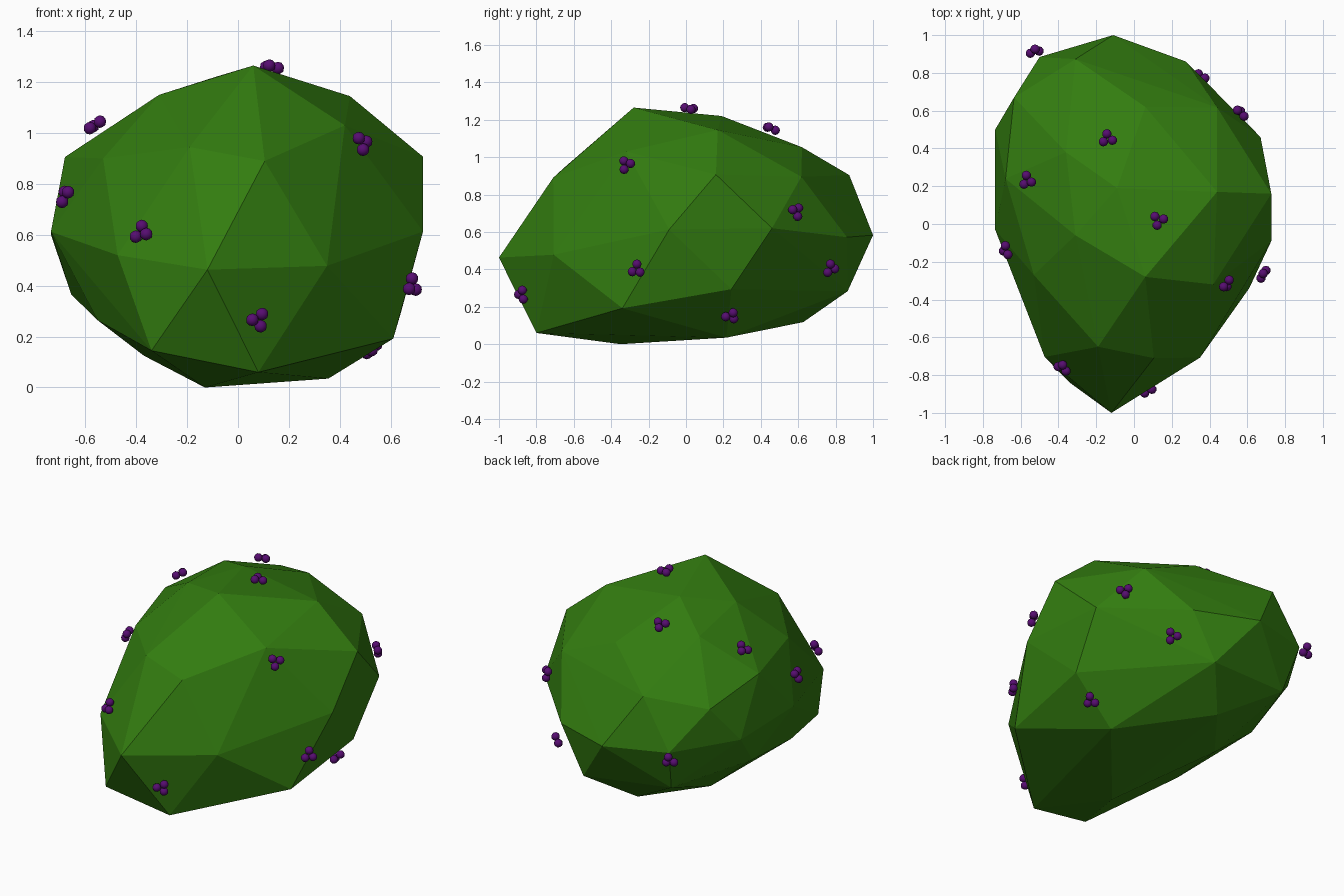
import bpy, bmesh, math
from mathutils import Vector

if "Cube" in bpy.data.objects:
    bpy.data.objects.remove(bpy.data.objects["Cube"])


def material(name, rgb):
    m = bpy.data.materials.new(name)
    m.diffuse_color = (*rgb, 1)
    m.use_nodes = True
    m.node_tree.nodes["Principled BSDF"].inputs["Base Color"].default_value = m.diffuse_color
    return m


leaf = material("leaf green", (0.033, 0.205, 0.005))
purple = material("berry purple", (0.095, 0.004, 0.165))


def make_object(name, bm, mat):
    mesh = bpy.data.meshes.new(name)
    bm.to_mesh(mesh)
    bm.free()
    mesh.materials.append(mat)
    ob = bpy.data.objects.new(name, mesh)
    bpy.context.collection.objects.link(ob)
    return ob


# Faceted bush body: hull around its corner points
corners = [
    # crown
    (.06, -.28, 1.265), (.44, .17, 1.145), (-.31, -.06, 1.15), (-.09, .19, 1.22),
    (.06, .62, 1.053), (-.36, .38, 1.11), (.42, -.32, 1.03),
    # front
    (.105, -.71, .89), (-.19, -.65, .945), (-.53, -.27, .9), (-.12, -1, .463),
    (-.473, -.704, .52), (.35, -.707, .478), (-.34, -.84, .145), (.08, -.8, .06),
    # right side
    (.727, -.09, .613), (.727, .16, .907), (.67, .46, .62), (.44, .617, .895),
    (.61, -.34, .192), (.64, .243, .294),
    # left side
    (-.68, .24, .906), (-.735, -.03, .612), (-.735, .5, .6), (-.655, .27, .365),
    (-.55, -.27, .263), (-.635, .67, .83),
    # back
    (.275, .86, .572), (-.11, 1, .583), (-.31, .873, .904), (-.5, .884, .6),
    (-.45, .79, .33), (.115, .864, .283),
    # underside
    (-.13, -.35, 0), (.355, .216, .035), (-.37, .28, .125), (-.1, .627, .118),
]
bm = bmesh.new()
for c in corners:
    bm.verts.new(c)
hull = bmesh.ops.convex_hull(bm, input=bm.verts[:])
inner = [v for v in hull["geom_interior"] if isinstance(v, bmesh.types.BMVert)]
bmesh.ops.delete(bm, geom=inner, context='VERTS')
bmesh.ops.recalc_face_normals(bm, faces=bm.faces[:])
bush = make_object("bush_body", bm, leaf)

# Berry clusters: three little balls lying against the leaf surface
clusters = [
    (.13, .02, 1.26), (-.565, .23, 1.03), (-.68, -.14, .755), (-.38, -.76, .61),
    (.08, -.88, .265), (.49, -.32, .96), (.685, -.265, .4), (.565, .59, .71),
    (.36, .775, .405), (.525, .24, .15), (-.14, .452, 1.155), (-.525, .915, .57),
]
for i, c in enumerate(clusters):
    centre = Vector(c)
    normal = (centre - Vector((0, 0, .6))).normalized()
    hit, point, face_normal, _ = bush.closest_point_on_mesh(centre)
    if hit:
        normal = face_normal
    turn = normal.to_track_quat('Z', 'Y')
    bm = bmesh.new()
    for k in range(3):
        a = i * 1.3 + k * math.tau / 3
        ball = bmesh.ops.create_icosphere(bm, subdivisions=2, radius=.025)["verts"]
        offset = turn @ Vector((math.cos(a) * .028, math.sin(a) * .028, 0))
        bmesh.ops.translate(bm, verts=ball, vec=centre + offset)
    for f in bm.faces:
        f.smooth = True
    make_object(f"berry_cluster_{i + 1}", bm, purple)
